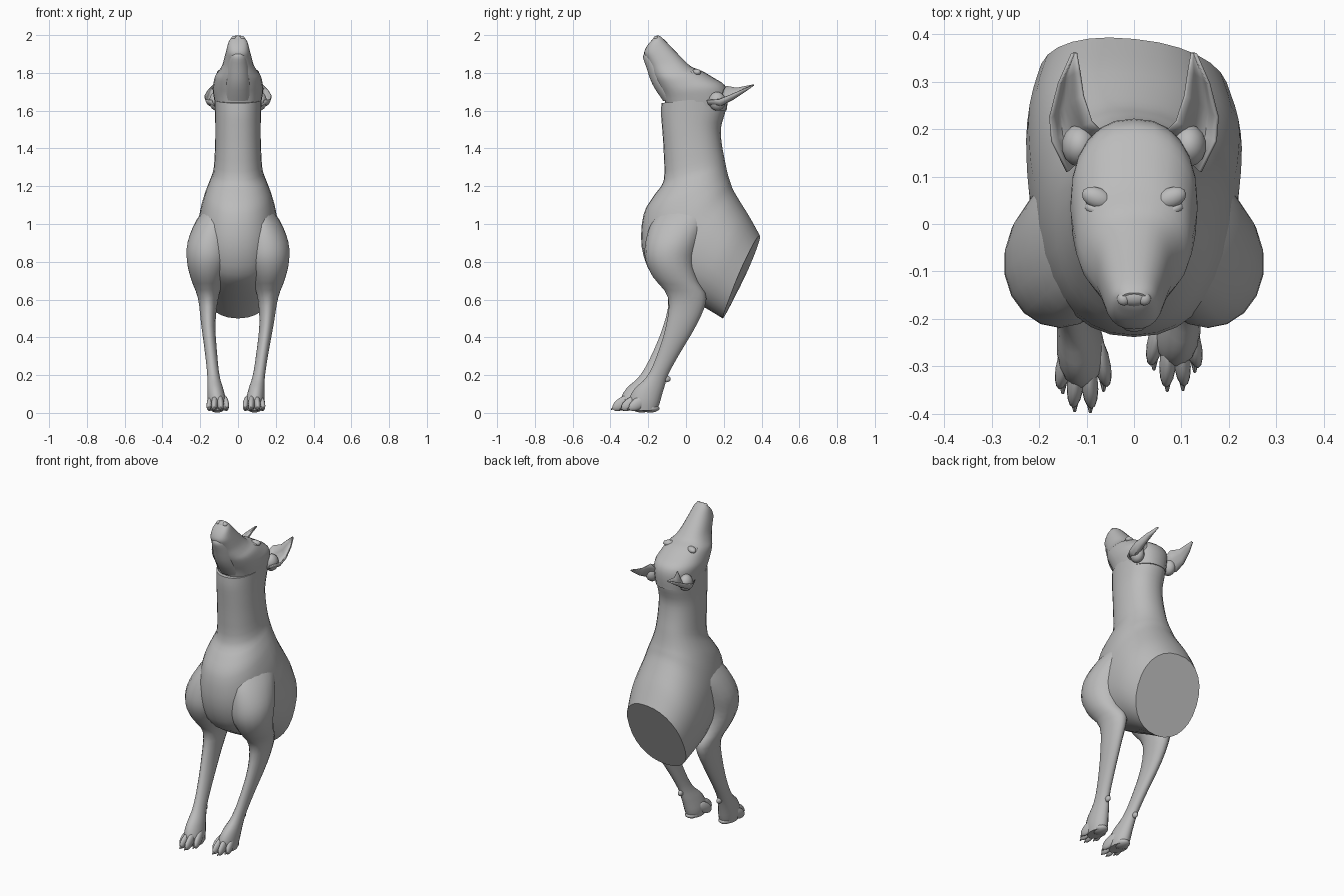
import bpy, bmesh, math
from mathutils import Vector, Matrix

if "Cube" in bpy.data.objects:
    bpy.data.objects.remove(bpy.data.objects["Cube"], do_unlink=True)

coat = bpy.data.materials.new("grey coat")
coat.use_nodes = True
coat.diffuse_color = (0.5, 0.5, 0.5, 1)
coat.node_tree.nodes["Principled BSDF"].inputs["Base Color"].default_value = (0.5, 0.5, 0.5, 1)


def finish(name, bm, angle=40):
    """Turn a bmesh into a smooth-shaded object that keeps hard edges."""
    bmesh.ops.recalc_face_normals(bm, faces=bm.faces)
    mesh = bpy.data.meshes.new(name)
    bm.to_mesh(mesh)
    bm.free()
    mesh.materials.append(coat)
    ob = bpy.data.objects.new(name, mesh)
    bpy.context.collection.objects.link(ob)
    bpy.ops.object.select_all(action='DESELECT')
    ob.select_set(True)
    bpy.context.view_layer.objects.active = ob
    bpy.ops.object.shade_smooth_by_angle(angle=math.radians(angle))
    return ob


def refine(rings, steps):
    """Catmull-Rom interpolation between ring parameters."""
    out = []
    for i in range(len(rings) - 1):
        p = [rings[max(0, min(len(rings) - 1, i + k))] for k in (-1, 0, 1, 2)]
        for s in range(steps):
            t = s / steps
            out.append([0.5 * (2 * b + (c - a) * t + (2 * a - 5 * b + 4 * c - d) * t * t
                               + (3 * b - a - 3 * c + d) * t ** 3) for a, b, c, d in zip(*p)])
    return out + [list(rings[-1])]


def loft(name, rings, sides=24, steps=3, power=1.0, warp=None):
    """Skin rings given as (back y, back z, front y, front z, centre x, half width)."""
    bm = bmesh.new()
    loops = []
    for by, bz, fy, fz, cx, w in refine(rings, steps):
        mid, arm = Vector((cx, (by + fy) / 2, (bz + fz) / 2)), Vector((0, (by - fy) / 2, (bz - fz) / 2))
        loop = []
        for k in range(sides):
            a = 2 * math.pi * k / sides
            c, s = (math.copysign(abs(f) ** power, f) for f in (math.cos(a), math.sin(a)))
            co = mid + arm * c + Vector((w * s, 0, 0))
            loop.append(bm.verts.new(warp(co) if warp else co))
        loops.append(loop)
    for a, b in zip(loops, loops[1:]):
        for k in range(sides):
            bm.faces.new((a[k], a[(k + 1) % sides], b[(k + 1) % sides], b[k]))
    bm.faces.new(loops[0])
    bm.faces.new(loops[-1])
    return finish(name, bm)


def blob(name, loc, size, tilt=0, turn=0):
    """Ellipsoid tilted about x and turned about z."""
    bm = bmesh.new()
    m = (Matrix.Translation(loc) @ Matrix.Rotation(turn, 4, 'Z') @ Matrix.Rotation(tilt, 4, 'X')
         @ Matrix.Diagonal((*size, 1)))
    bmesh.ops.create_uvsphere(bm, u_segments=14, v_segments=9, radius=1, matrix=m)
    return finish(name, bm, 60)


# Torso with its slanted flat rear cut, running up into the neck
torso = [
    (0.39, 0.94, 0.195, 0.50, 0, 0.20), (0.335, 1.04, 0.07, 0.575, 0, 0.225),
    (0.285, 1.12, -0.07, 0.65, 0, 0.225), (0.25, 1.18, -0.18, 0.73, 0, 0.215),
    (0.235, 1.22, -0.235, 0.88, 0, 0.20), (0.225, 1.25, -0.225, 1.05, 0, 0.175),
    (0.215, 1.29, -0.17, 1.15, 0, 0.150), (0.205, 1.34, -0.118, 1.23, 0, 0.130),
    (0.19, 1.42, -0.118, 1.38, 0, 0.122), (0.185, 1.51, -0.125, 1.49, 0, 0.120),
    (0.21, 1.60, -0.132, 1.58, 0, 0.122), (0.22, 1.68, -0.13, 1.64, 0, 0.125)]
loft("torso_and_neck", torso, sides=28, power=0.9,
     warp=lambda c: c - Vector((0, 0.10 * c.x * max(0, min(1, (c.y - 0.1) * 5)), 0)))

# Skull and muzzle, pointing upwards
head = [
    (0.215, 1.60, -0.10, 1.60, 0, 0.115), (0.222, 1.68, -0.115, 1.66, 0, 0.128),
    (0.205, 1.735, -0.125, 1.69, 0, 0.134), (0.15, 1.772, -0.14, 1.72, 0, 0.130),
    (0.085, 1.81, -0.16, 1.76, 0, 0.120), (0.03, 1.832, -0.175, 1.79, 0, 0.100),
    (-0.005, 1.862, -0.19, 1.83, 0, 0.082), (-0.05, 1.908, -0.208, 1.87, 0, 0.070),
    (-0.09, 1.950, -0.222, 1.905, 0, 0.060), (-0.125, 1.985, -0.205, 1.945, 0, 0.048),
    (-0.145, 1.998, -0.175, 1.98, 0, 0.028)]
loft("head", head, power=0.85)

# Lower jaw
jaw = [
    (0.00, 1.68, -0.12, 1.65, 0, 0.075), (-0.05, 1.78, -0.178, 1.74, 0, 0.068),
    (-0.10, 1.86, -0.210, 1.83, 0, 0.056), (-0.13, 1.905, -0.228, 1.885, 0, 0.043),
    (-0.15, 1.925, -0.215, 1.908, 0, 0.026)]
loft("lower_jaw", jaw, sides=16)

# Nose
blob("nose", (0, -0.150, 1.972), (0.040, 0.024, 0.026), math.radians(40))

for side, s in (("left", 1), ("right", -1)):
    # Nostril, eye and brow
    blob(side + "_nostril", (s * 0.022, -0.158, 1.984), (0.014, 0.014, 0.012))
    blob(side + "_eye", (s * 0.078, 0.028, 1.797), (0.028, 0.014, 0.018), 0, s * 0.4)
    blob(side + "_brow", (s * 0.078, 0.055, 1.803), (0.034, 0.022, 0.018), 0, s * 0.4)

    # Cupped pointed ear: rows of inner edge, cup floor, outer edge
    rows = [((0.070, 0.195, 1.70), (0.115, 0.13, 1.58), (0.140, 0.11, 1.655)),
            ((0.090, 0.215, 1.73), (0.145, 0.19, 1.57), (0.172, 0.175, 1.660)),
            ((0.108, 0.270, 1.72), (0.150, 0.25, 1.62), (0.176, 0.225, 1.680)),
            ((0.115, 0.320, 1.73), (0.145, 0.31, 1.68), (0.158, 0.295, 1.710)),
            ((0.122, 0.360, 1.738), (0.126, 0.36, 1.734), (0.130, 0.358, 1.737))]
    bm = bmesh.new()
    grid = []
    for row in rows:
        a, b, c = (Vector((s * p[0], p[1], p[2])) for p in row)
        grid.append([bm.verts.new(a * (1 - t) ** 2 + b * 2 * t * (1 - t) + c * t * t)
                     for t in (k / 6 for k in range(7))])
    for r0, r1 in zip(grid, grid[1:]):
        for k in range(6):
            bm.faces.new((r0[k], r0[k + 1], r1[k + 1], r1[k]))
    ear = finish(side + "_ear", bm)
    mod = ear.modifiers.new("thickness", 'SOLIDIFY')
    mod.thickness, mod.offset = 0.006, 0
    blob(side + "_ear_root", (s * 0.115, 0.165, 1.65), (0.038, 0.045, 0.05))

    # Front leg from shoulder to paw; the left paw stands slightly further back
    shift = Vector((-0.022, 0.045, 0)) if s > 0 else Vector((0, 0, 0))

    def pose(c, s=s, shift=shift):
        d = shift * max(0, min(1, (0.6 - c.z) / 0.45))
        return Vector((s * (c.x + d.x), c.y + d.y, c.z))

    leg = [
        (0.13, 1.14, -0.12, 1.10, 0.09, 0.050), (0.125, 1.04, -0.185, 1.00, 0.125, 0.095),
        (0.075, 0.91, -0.215, 0.90, 0.150, 0.118), (0.045, 0.80, -0.215, 0.81, 0.158, 0.114),
        (0.065, 0.70, -0.175, 0.72, 0.162, 0.088), (0.108, 0.605, -0.095, 0.61, 0.158, 0.055),
        (0.045, 0.47, -0.120, 0.46, 0.157, 0.038), (-0.065, 0.31, -0.190, 0.29, 0.141, 0.032),
        (-0.135, 0.20, -0.250, 0.19, 0.130, 0.033), (-0.165, 0.12, -0.315, 0.13, 0.120, 0.043),
        (-0.185, 0.05, -0.345, 0.07, 0.112, 0.050), (-0.200, 0.012, -0.330, 0.012, 0.110, 0.044)]
    loft(side + "_front_leg", leg, sides=18, warp=pose)
    blob(side + "_wrist_pad", pose(Vector((0.128, -0.145, 0.18))), (0.014, 0.022, 0.018))
    blob(side + "_heel_pad", pose(Vector((0.11, -0.235, 0.024))), (0.040, 0.05, 0.022))

    # Toes with short claws
    for i, (tx, ty) in enumerate(((0.150, -0.350), (0.125, -0.388), (0.092, -0.390), (0.064, -0.345))):
        turn = s * (tx - 0.107) * 5
        blob(f"{side}_toe_{i + 1}", pose(Vector((0.107 + (tx - 0.107) * 0.9, ty + 0.055, 0.052))),
             (0.018, 0.062, 0.032), math.radians(32), turn)
        bm = bmesh.new()
        m = Matrix.Translation(pose(Vector((tx, ty + 0.008, 0.026)))) @ Matrix.Rotation(math.radians(115), 4, 'X')
        bmesh.ops.create_cone(bm, cap_ends=True, segments=8, radius1=0.011, radius2=0.003, depth=0.034, matrix=m)
        finish(f"{side}_claw_{i + 1}", bm)
